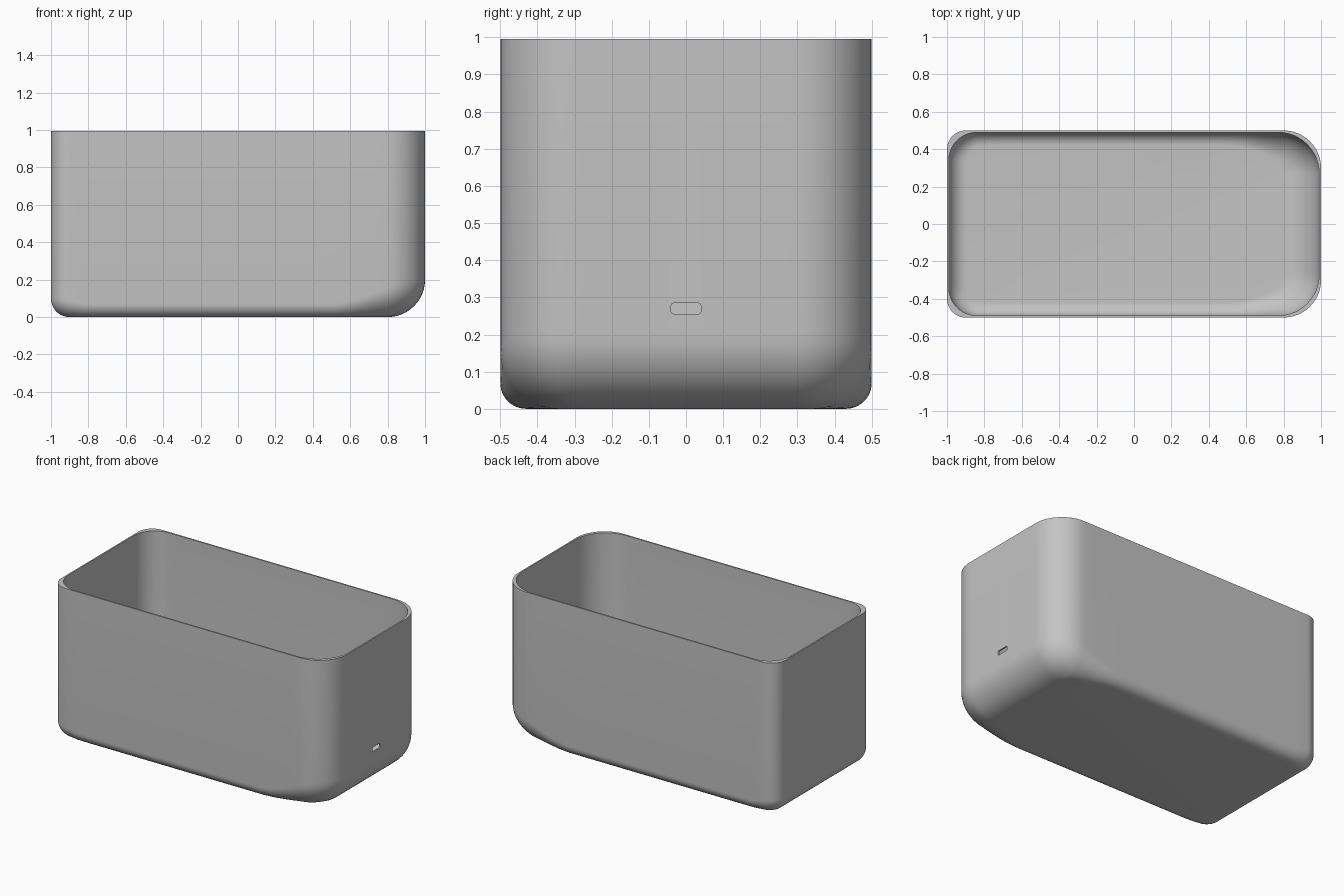
import bpy, bmesh, math
from mathutils import Vector

cube = bpy.data.objects.get("Cube")
if cube:
    bpy.data.objects.remove(cube, do_unlink=True)

HEIGHT = 0.995
WALL = 0.01

grey = bpy.data.materials.new("light grey")
grey.use_nodes = True
grey.diffuse_color = (0.55, 0.55, 0.55, 1)
grey.node_tree.nodes["Principled BSDF"].inputs["Base Color"].default_value = (0.55, 0.55, 0.55, 1)


def smoothstep(t):
    t = min(max(t, 0), 1)
    return t * t * (3 - 2 * t)


def outline(hx, hy, r_left, r_right, arc=12, side=24):
    """Counter-clockwise rounded rectangle as (point, outward normal) pairs."""
    pts = []
    corners = [(1, -1, r_right, -90), (1, 1, r_right, 0), (-1, 1, r_left, 90), (-1, -1, r_left, 180)]
    for sx, sy, r, start in corners:
        centre = Vector((sx * (hx - r), sy * (hy - r)))
        for i in range(arc + 1):
            a = math.radians(start + 90 * i / arc)
            n = Vector((math.cos(a), math.sin(a)))
            pts.append((centre + n * r, n))
    # Subdivide the straight sides so the bottom rounding can vary along them
    result = []
    for i, (p, n) in enumerate(pts):
        result.append((p, n))
        if i % (arc + 1) == arc:
            q = pts[(i + 1) % len(pts)][0]
            result += [(p.lerp(q, k / side), n) for k in range(1, side)]
    return result


def rounding(x):
    """Bottom edge radius, growing toward the right-hand end."""
    return 0.07 + 0.13 * smoothstep((x - 0.5) / 0.48) + 0.03 * smoothstep((-0.8 - x) / 0.18)


def shell_rings(bm, shape, floor, steps=12):
    """Rings of vertices from the rim down to the floor."""
    rings = [[bm.verts.new((p.x, p.y, HEIGHT)) for p, n in shape]]
    for s in range(steps + 1):
        a = math.pi / 2 * s / steps
        ring = []
        for p, n in shape:
            w = rounding(p.x)
            q = p - n * w * (1 - math.cos(a))
            ring.append(bm.verts.new((q.x, q.y, floor + w * (1 - math.sin(a)))))
        rings.append(ring)
    return rings


def bridge(bm, upper, lower):
    count = len(upper)
    for i in range(count):
        j = (i + 1) % count
        bm.faces.new((upper[i], lower[i], lower[j], upper[j]))


def make_object(name, bm):
    bmesh.ops.recalc_face_normals(bm, faces=bm.faces)
    mesh = bpy.data.meshes.new(name)
    bm.to_mesh(mesh)
    bm.free()
    mesh.materials.append(grey)
    obj = bpy.data.objects.new(name, mesh)
    bpy.context.collection.objects.link(obj)
    return obj


# Open-topped case with an outer and an inner skin
bm = bmesh.new()
outer = shell_rings(bm, outline(1, 0.5, 0.1, 0.2), 0)
inner = shell_rings(bm, outline(1 - WALL, 0.5 - WALL, 0.15, 0.22), WALL)
for rings in (outer, inner):
    for upper, lower in zip(rings, rings[1:]):
        bridge(bm, upper, lower)
    bm.faces.new(rings[-1])
bridge(bm, inner[0], outer[0])
case = make_object("case", bm)

# Rounded slot cutter for the right end wall
bm = bmesh.new()
slot = outline(0.04, 0.015, 0.008, 0.008, arc=5, side=1)
ends = [[bm.verts.new((x, p.x, 0.27 + p.y)) for p, n in slot] for x in (0.95, 1.05)]
bridge(bm, ends[0], ends[1])
for end in ends:
    bm.faces.new(end)
cutter = make_object("slot_cutter", bm)
cutter.hide_render = True

# Cut the slot and apply it
cut = case.modifiers.new("slot", "BOOLEAN")
cut.operation = "DIFFERENCE"
cut.solver = "EXACT"
cut.object = cutter
bpy.ops.object.select_all(action="DESELECT")
case.select_set(True)
bpy.context.view_layer.objects.active = case
bpy.ops.object.modifier_apply(modifier=cut.name)
bpy.data.objects.remove(cutter, do_unlink=True)

# Smooth walls with a sharp rim and slot edge
bpy.ops.object.shade_smooth_by_angle(angle=math.radians(35))
